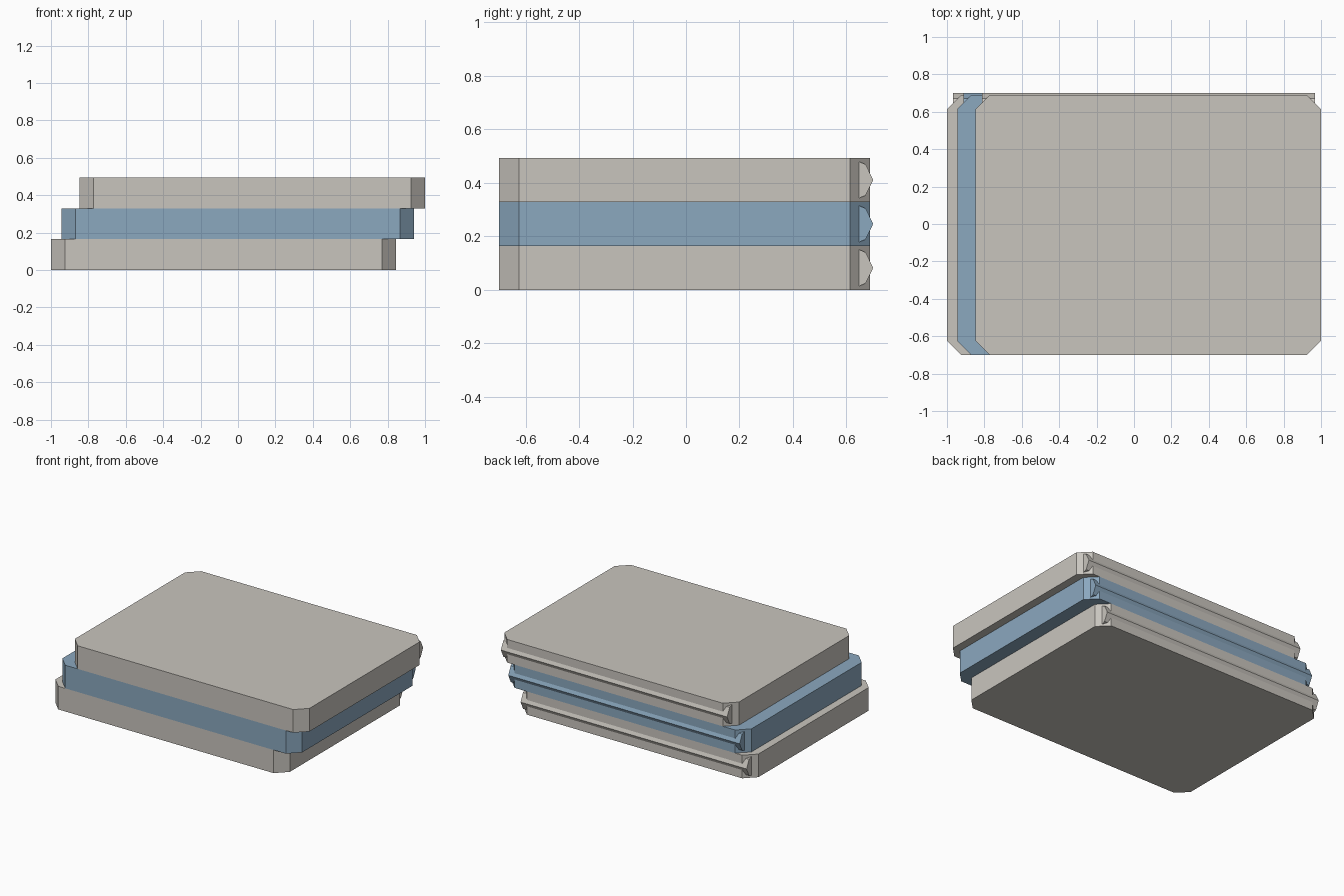
import bpy, bmesh

if "Cube" in bpy.data.objects:
    bpy.data.objects.remove(bpy.data.objects["Cube"])


def material(name, color):
    m = bpy.data.materials.new(name)
    m.diffuse_color = (*color, 1)
    m.use_nodes = True
    m.node_tree.nodes["Principled BSDF"].inputs["Base Color"].default_value = m.diffuse_color
    return m


def prism(name, ring, step, mat):
    """Extrude a closed ring of points along a step vector."""
    bm = bmesh.new()
    face = bm.faces.new([bm.verts.new(p) for p in ring])
    out = bmesh.ops.extrude_face_region(bm, geom=[face])
    verts = [g for g in out["geom"] if isinstance(g, bmesh.types.BMVert)]
    bmesh.ops.translate(bm, verts=verts, vec=step)
    bmesh.ops.recalc_face_normals(bm, faces=bm.faces)
    mesh = bpy.data.meshes.new(name)
    bm.to_mesh(mesh)
    bm.free()
    mesh.materials.append(mat)
    obj = bpy.data.objects.new(name, mesh)
    bpy.context.collection.objects.link(obj)
    return obj


stone = material("warm grey", (0.584, 0.558, 0.515))
blue = material("dusty blue", (0.258, 0.392, 0.521))

H = 0.1645                 # slab thickness
FRONT, BACK = -0.70, 0.689
C = 0.075                  # corner chamfer
# Back rail profile: (y, height above slab base)
RAIL = [(0.645, 0.013), (0.672, 0.024), (0.70, 0.082), (0.672, 0.140), (0.645, 0.151)]

layers = [("bottom", -1.0, 0.845, stone),
          ("middle", -0.945, 0.942, blue),
          ("top", -0.847, 1.0, stone)]

for i, (name, x0, x1, mat) in enumerate(layers):
    z = i * H
    # Chamfered slab
    outline = [(x0 + C, FRONT), (x1 - C, FRONT), (x1, FRONT + C), (x1, BACK - C),
               (x1 - C, BACK), (x0 + C, BACK), (x0, BACK - C), (x0, FRONT + C)]
    prism(name + "_slab", [(x, y, z) for x, y in outline], (0, 0, H), mat)
    # Ridged rail along the back, ends showing past the chamfers
    a, b = x0 + 0.033, x1 - 0.033
    prism(name + "_back_rail", [(a, y, z + h) for y, h in RAIL], (b - a, 0, 0), mat)
